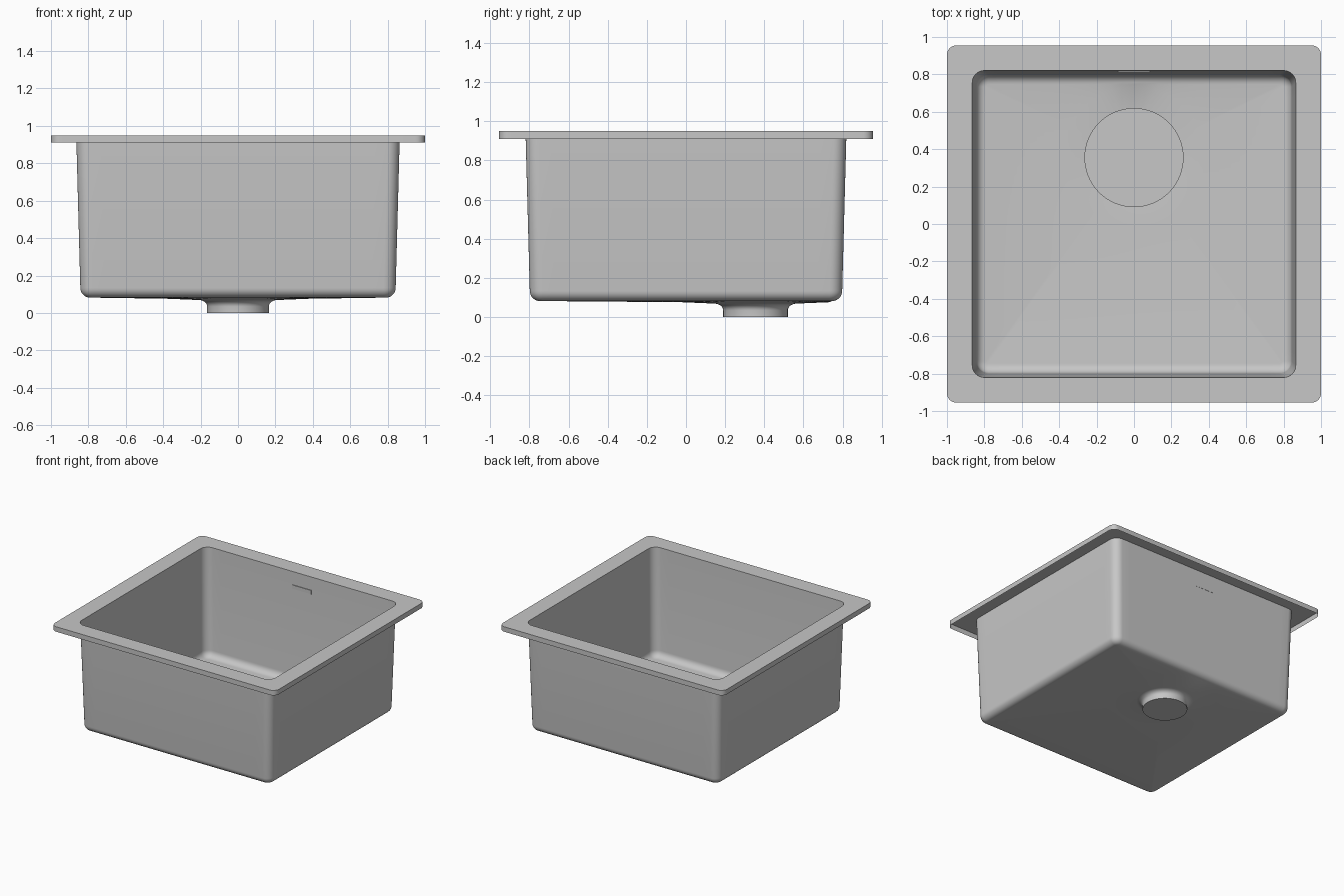
import bpy, bmesh, math
from mathutils import Matrix

if "Cube" in bpy.data.objects:
    bpy.data.objects.remove(bpy.data.objects["Cube"])

steel = bpy.data.materials.new("brushed_steel_grey")
steel.diffuse_color = (0.57, 0.57, 0.57, 1)
steel.use_nodes = True
steel.node_tree.nodes["Principled BSDF"].inputs["Base Color"].default_value = steel.diffuse_color

DRAIN_Y = 0.355


def rounded_rect(hx, hy, r, z, seg=8, side=24):
    """Counter-clockwise rounded rectangle, sides subdivided."""
    pts = []
    corners = [(1, 1, 0), (-1, 1, 90), (-1, -1, 180), (1, -1, 270)]
    arcs = []
    for sx, sy, a0 in corners:
        cx, cy = sx * (hx - r), sy * (hy - r)
        arcs.append([(cx + r * math.cos(math.radians(a0 + 90 * i / seg)),
                      cy + r * math.sin(math.radians(a0 + 90 * i / seg)), z)
                     for i in range(seg + 1)])
    for k in range(4):
        pts += arcs[k]
        p, q = arcs[k][-1], arcs[(k + 1) % 4][0]
        for j in range(1, side):
            t = j / side
            pts.append((p[0] + (q[0] - p[0]) * t, p[1] + (q[1] - p[1]) * t, z))
    return pts


def drain_ring(ref, r, z):
    """Circle round the drain whose points line up with the loop ref."""
    out = []
    for x, y, _ in ref:
        a = math.atan2(y - DRAIN_Y, x)
        out.append((r * math.cos(a), DRAIN_Y + r * math.sin(a), z))
    return out


def finish(bm, name):
    me = bpy.data.meshes.new(name)
    bm.to_mesh(me)
    bm.free()
    me.materials.append(steel)
    ob = bpy.data.objects.new(name, me)
    bpy.context.collection.objects.link(ob)
    bpy.ops.object.select_all(action='DESELECT')
    ob.select_set(True)
    bpy.context.view_layer.objects.active = ob
    bpy.ops.object.shade_smooth_by_angle(angle=math.radians(35))
    return ob


def loft(name, loops, cap=False):
    bm = bmesh.new()
    rows = [[bm.verts.new(p) for p in lp] for lp in loops]
    n = len(rows[0])
    for a, b in zip(rows, rows[1:]):
        for i in range(n):
            j = (i + 1) % n
            bm.faces.new((a[i], a[j], b[j], b[i]))
    if cap:
        bm.faces.new(rows[-1])
    return finish(bm, name)


# folded sheet rim with a short skirt
loft("rim", [rounded_rect(1, 0.955, 0.05, 0.91),
             rounded_rect(1, 0.955, 0.05, 0.95),
             rounded_rect(0.865, 0.82, 0.065, 0.95)])

# tapered basin walls, rounded into the floor
basin = [rounded_rect(0.865, 0.82, 0.065, 0.95)]
R = 0.052
for i in range(8):
    a = math.pi / 2 * i / 7
    inset = R * (1 - math.cos(a))
    basin.append(rounded_rect(0.843 - inset, 0.798 - inset, 0.065 - inset,
                              0.082 + R * (1 - math.sin(a))))
# floor dished towards the drain
edge = basin[-1]
basin.append(drain_ring(edge, 0.38, 0.076))
basin.append(drain_ring(edge, 0.21, 0.069))
# flared neck and closed drain outlet
for i in range(1, 7):
    a = math.pi / 2 * i / 6
    basin.append(drain_ring(edge, 0.21 - 0.045 * math.sin(a),
                            0.069 - 0.035 * (1 - math.cos(a))))
basin.append(drain_ring(edge, 0.165, 0.0))
loft("basin", basin, cap=True)

# round drain cover lying on the floor
bm = bmesh.new()
bmesh.ops.create_cone(bm, cap_ends=True, segments=64, radius1=0.265, radius2=0.265,
                      depth=0.012, matrix=Matrix.Translation((0, DRAIN_Y, 0.081)))
finish(bm, "drain_cover")

# small flat overflow plate on the back wall
bm = bmesh.new()
bmesh.ops.create_cube(bm, size=1, matrix=Matrix.Translation((0, 0.815, 0.83))
                      @ Matrix.Diagonal((0.17, 0.006, 0.03, 1)))
finish(bm, "overflow_plate")
